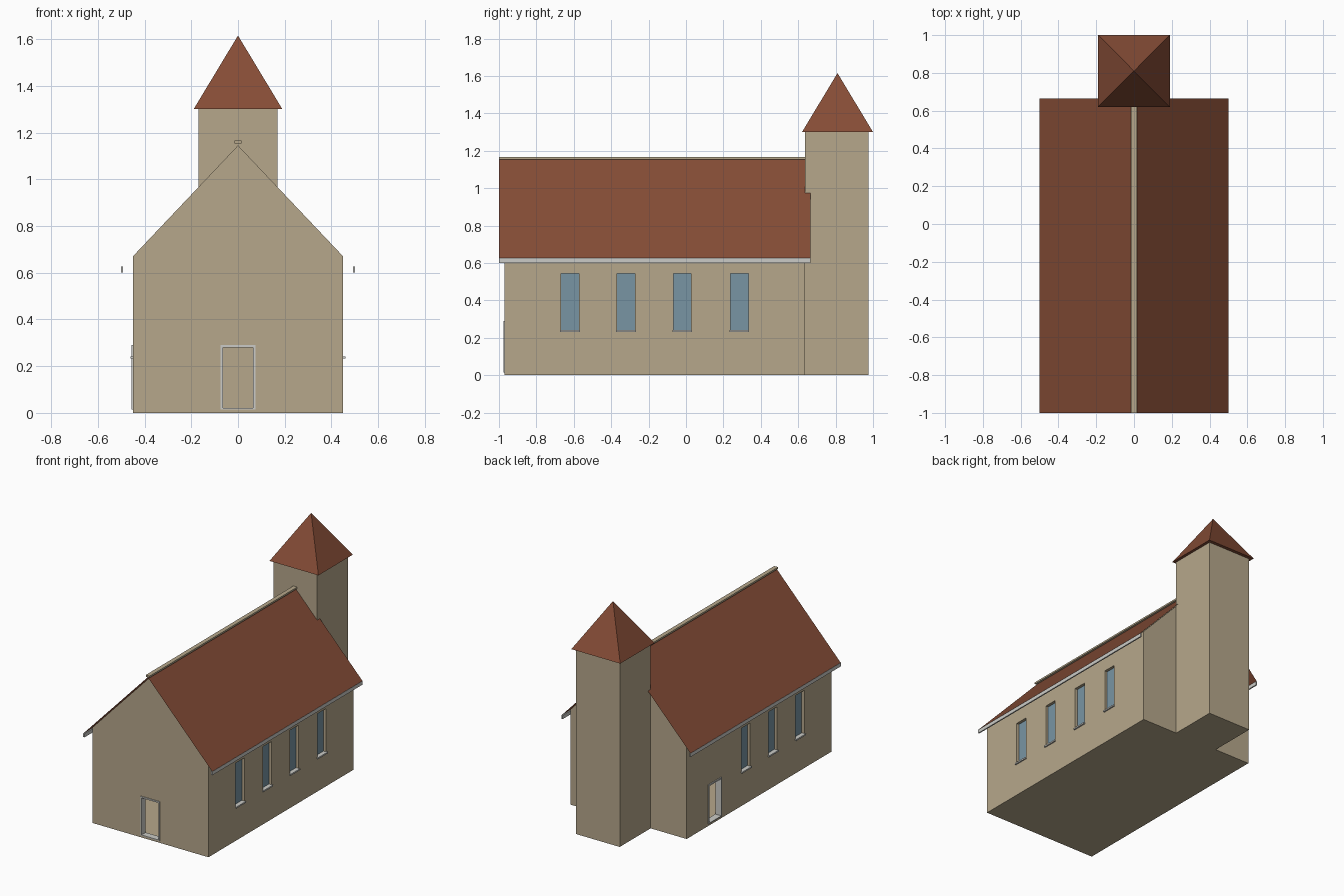
import bpy
import bmesh
from mathutils import Matrix

if "Cube" in bpy.data.objects:
    bpy.data.objects.remove(bpy.data.objects["Cube"])


def material(name, rgb):
    m = bpy.data.materials.new(name)
    m.use_nodes = True
    m.diffuse_color = (*rgb, 1)
    m.node_tree.nodes["Principled BSDF"].inputs["Base Color"].default_value = (*rgb, 1)
    return m


PLASTER = material("plaster", (0.47, 0.39, 0.26))
TILE = material("roof_tile", (0.235, 0.073, 0.037))
TRIM = material("grey_trim", (0.6, 0.6, 0.57))
GLASS = material("window_glass", (0.19, 0.3, 0.37))


def finish(name, bm, mat):
    mesh = bpy.data.meshes.new(name)
    bm.to_mesh(mesh)
    bm.free()
    if mat:
        mesh.materials.append(mat)
    ob = bpy.data.objects.new(name, mesh)
    bpy.context.scene.collection.objects.link(ob)
    return ob


def box(name, x, y, z, mat=None):
    """Box from (low, high) ranges on each axis."""
    bm = bmesh.new()
    spans = [sorted(r) for r in (x, y, z)]
    size = [b - a for a, b in spans]
    mid = [(a + b) / 2 for a, b in spans]
    bmesh.ops.create_cube(bm, size=1, matrix=Matrix.Translation(mid) @ Matrix.Diagonal((*size, 1)))
    return finish(name, bm, mat)


def cut(target, cutter):
    mod = target.modifiers.new("opening", "BOOLEAN")
    mod.operation = "DIFFERENCE"
    mod.solver = "EXACT"
    mod.object = cutter
    cutter.hide_render = True
    bpy.context.view_layer.objects.active = target
    bpy.ops.object.modifier_apply(modifier=mod.name)
    bpy.data.objects.remove(cutter)


HALF, FRONT, BACK = 0.45, -0.97, 0.635
WALL = 0.04
EAVE, PEAK = 0.67, 1.145
FLOOR = 0.015

# Nave: gabled profile extruded along its length
bm = bmesh.new()
outline = [(-HALF, 0), (HALF, 0), (HALF, EAVE), (0, PEAK), (-HALF, EAVE)]
gable = bm.faces.new([bm.verts.new((x, FRONT, z)) for x, z in outline])
side = bmesh.ops.extrude_face_region(bm, geom=[gable])["geom"]
bmesh.ops.translate(bm, verts=[v for v in side if isinstance(v, bmesh.types.BMVert)],
                    vec=(0, BACK - FRONT, 0))
bmesh.ops.recalc_face_normals(bm, faces=bm.faces)
nave = finish("nave_walls", bm, PLASTER)
cut(nave, box("hall_cutter", (-HALF + WALL, HALF - WALL),
              (FRONT + WALL, BACK - WALL), (FLOOR, EAVE - 0.02)))

# Windows: four on one side, three on the other
Z0, Z1, W = 0.24, 0.545, 0.048
for sx, label, rows in ((1, "left", (-0.62, -0.32, -0.02, 0.285)),
                        (-1, "right", (-0.62, -0.32, -0.02))):
    for i, y in enumerate(rows, 1):
        span = (y - W, y + W)
        cut(nave, box("window_cutter", (sx * 0.38, sx * 0.5), span, (Z0, Z1)))
        box(f"{label}_window_pane_{i}", (sx * 0.422, sx * 0.43), span, (Z0, Z1), GLASS)
        box(f"{label}_window_sill_{i}", (sx * 0.43, sx * 0.46),
            (y - W - 0.005, y + W + 0.005), (Z0 - 0.008, Z0 + 0.002), TRIM)

# Door openings with a slim frame through the wall
DOOR, TOP, RIM = 0.075, 0.29, 0.01


def door(name, place):
    """place maps (along, depth) ranges to x and y ranges."""
    cut(nave, box("door_cutter", *place((-DOOR, DOOR), (-0.05, 0.08)), (FLOOR, TOP)))
    depth = (-0.006, WALL)
    box(name + "_jamb_a", *place((-DOOR, -DOOR + RIM), depth), (FLOOR, TOP), TRIM)
    box(name + "_jamb_b", *place((DOOR - RIM, DOOR), depth), (FLOOR, TOP), TRIM)
    inner = (-DOOR + RIM, DOOR - RIM)
    box(name + "_lintel", *place(inner, depth), (TOP - RIM, TOP), TRIM)
    box(name + "_threshold", *place(inner, depth), (FLOOR, FLOOR + 0.006), TRIM)


def shift(r, d):
    return (r[0] + d, r[1] + d)


door("front_door", lambda a, d: (a, shift(d, FRONT)))
door("side_door", lambda a, d: (shift(d, -HALF), shift(a, 0.325)))

# Nave roof: two thin sheets, with gutters and a ridge cap
Y0, Y1 = -1.0, 0.665
bm = bmesh.new()
ridge = [bm.verts.new((0, y, 1.154)) for y in (Y0, Y1)]
for sx in (-1, 1):
    eave = [bm.verts.new((sx * 0.5, y, 0.626)) for y in (Y1, Y0)]
    bm.faces.new(ridge + eave)
bmesh.ops.recalc_face_normals(bm, faces=bm.faces)
for f in bm.faces:
    if f.normal.z < 0:
        f.normal_flip()
finish("nave_roof", bm, TILE)
for sx, label in ((1, "left"), (-1, "right")):
    box(label + "_gutter", (sx * 0.492, sx * 0.501), (Y0, Y1), (0.6, 0.626), TRIM)
box("ridge_cap", (-0.015, 0.015), (Y0, BACK), (1.154, 1.166), PLASTER)

# Tower and its pyramid roof
box("tower", (-0.17, 0.17), (BACK, 0.977), (0, 1.3), PLASTER)
bm = bmesh.new()
bmesh.ops.create_cone(bm, cap_ends=True, segments=4, radius1=0.19 * 2 ** 0.5, radius2=0,
                      depth=0.315, matrix=Matrix.Translation((0, 0.81, 1.4575))
                      @ Matrix.Rotation(0.7853982, 4, "Z"))
bmesh.ops.remove_doubles(bm, verts=bm.verts, dist=0.0001)
finish("tower_roof", bm, TILE)
